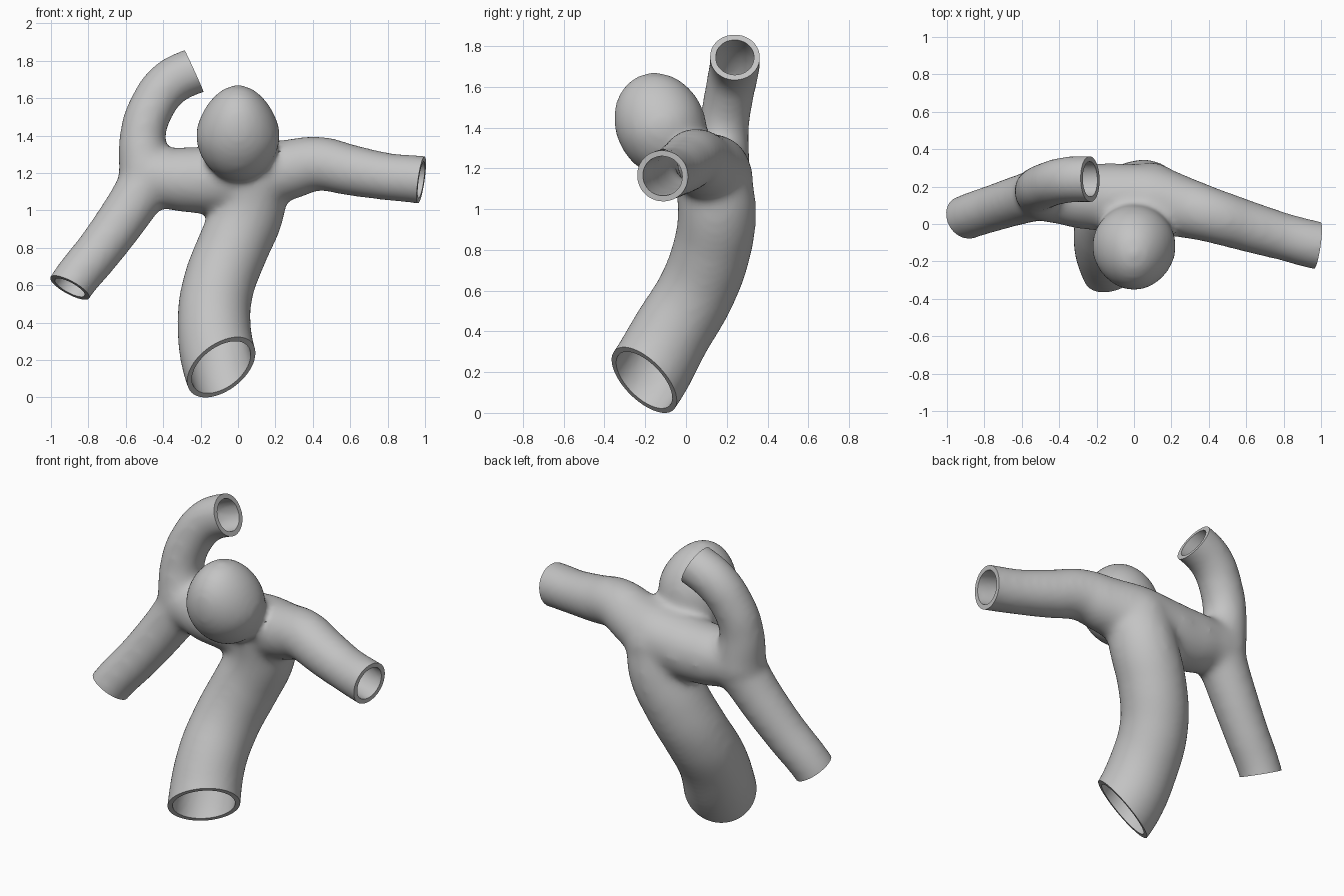
import bpy, bmesh, math
from mathutils import Vector, Matrix

if "Cube" in bpy.data.objects:
    bpy.data.objects.remove(bpy.data.objects["Cube"])

grey = bpy.data.materials.new("vessel grey")
grey.diffuse_color = (0.55, 0.55, 0.55, 1)
grey.use_nodes = True
grey.node_tree.nodes["Principled BSDF"].inputs["Base Color"].default_value = grey.diffuse_color

# Each vessel: centre line points (x, y, z, radius), running past its open end
vessels = [
    # main trunk
    [(-0.01, -0.34, 0.0, .208), (-0.09, -0.205, .165, .206), (-0.128, -0.07, .4, .198), (-0.105, .05, .6, .194),
     (-0.03, .125, .8, .194), (.055, .152, 1.0, .194), (.08, .13, 1.17, .19)],
    # cross vessel continuing into the right branch
    [(-.48, .17, 1.19, .145), (-.3, .15, 1.17, .175), (-.1, .14, 1.17, .185), (.1, .13, 1.19, .185),
     (.28, .085, 1.225, .162), (.42, .045, 1.255, .147), (.6, -.01, 1.22, .138),
     (.8, -.068, 1.185, .128), (.98, -.115, 1.168, .13), (1.12, -.14, 1.151, .13)],
    # lower left branch
    [(-.965, .005, .47, .12), (-.9, .035, .592, .122), (-.735, .09, .8, .127),
     (-.59, .135, 1.0, .135), (-.48, .165, 1.17, .145)],
    # upper left branch
    [(-.1, .23, 1.79, .126), (-.235, .24, 1.75, .126), (-.365, .235, 1.685, .126),
     (-.46, .21, 1.56, .123), (-.51, .185, 1.4, .124), (-.495, .17, 1.22, .145)],
]

# Open ends: centre, outward normal, reach of the cut
ends = [
    ((-.09, -.205, .165), (.47, -.61, -.63), .39),
    ((.98, -.115, 1.168), (.98, -.14, -.14), .26),
    ((-.9, .035, .592), (-.46, -.3, -.84), .26),
    ((-.235, .24, 1.75), (.9, .02, .41), .26),
]


def tube_mesh(points):
    """Swept tube with a varying radius."""
    cu = bpy.data.curves.new("path", 'CURVE')
    cu.dimensions = '3D'
    cu.bevel_depth = 1
    cu.bevel_resolution = 8
    cu.use_fill_caps = True
    sp = cu.splines.new('BEZIER')
    sp.resolution_u = 8
    sp.bezier_points.add(len(points) - 1)
    for bp, (x, y, z, r) in zip(sp.bezier_points, points):
        bp.co = (x, y, z)
        bp.radius = r
        bp.handle_left_type = bp.handle_right_type = 'AUTO'
    ob = bpy.data.objects.new("path", cu)
    bpy.context.collection.objects.link(ob)
    bpy.context.view_layer.update()
    me = bpy.data.meshes.new_from_object(ob.evaluated_get(bpy.context.evaluated_depsgraph_get()))
    bpy.data.objects.remove(ob)
    return me


# Combine the solid parts
bm = bmesh.new()
for pts in vessels:
    bm.from_mesh(tube_mesh(pts))
bmesh.ops.remove_doubles(bm, verts=bm.verts, dist=1e-4)

# Rounded fillers where the vessels fork
for centre, r in (((-.49, .17, 1.19), .148), ((-.43, .16, 1.18), .158), ((.09, .14, 1.16), .19)):
    bmesh.ops.create_uvsphere(bm, u_segments=32, v_segments=16, radius=r, matrix=Matrix.Translation(centre))

# Egg-shaped sac, narrower at the top and leaning to the front
sac = (Matrix.Translation((0, -.125, 1.418)) @ Matrix.Rotation(math.radians(24), 4, 'X')
       @ Matrix.Diagonal((.226, .222, .265, 1)))
egg = bmesh.ops.create_uvsphere(bm, u_segments=48, v_segments=24, radius=1)['verts']
for v in egg:
    v.co.x *= 1 - .18 * max(v.co.z, 0)
bmesh.ops.transform(bm, matrix=sac, verts=egg)

mesh = bpy.data.meshes.new("blood_vessel")
bm.to_mesh(mesh)
bm.free()
vessel = bpy.data.objects.new("blood_vessel", mesh)
bpy.context.collection.objects.link(vessel)

# Blend into one skin, soften the junctions, give the wall a thickness
m = vessel.modifiers.new("blend", 'REMESH')
m.mode = 'VOXEL'
m.voxel_size = .018
m = vessel.modifiers.new("soften", 'SMOOTH')
m.factor = .5
m.iterations = 24
m = vessel.modifiers.new("wall", 'SOLIDIFY')
m.thickness = .028
m.offset = -1
bpy.context.view_layer.update()
result = bpy.data.meshes.new_from_object(vessel.evaluated_get(bpy.context.evaluated_depsgraph_get()))
vessel.modifiers.clear()

# Cut the open ends and fill the wall rims
bm = bmesh.new()
bm.from_mesh(result)
for centre, normal, reach in ends:
    c, n = Vector(centre), Vector(normal).normalized()
    faces = [f for f in bm.faces if (f.calc_center_median() - c).length < reach]
    geom = faces + list({e for f in faces for e in f.edges}) + list({v for f in faces for v in f.verts})
    cut = bmesh.ops.bisect_plane(bm, geom=geom, dist=1e-4, plane_co=c, plane_no=n, clear_outer=True)
    rim = [e for e in cut['geom_cut'] if isinstance(e, bmesh.types.BMEdge)]
    bmesh.ops.triangle_fill(bm, edges=rim, use_beauty=True, normal=n)
low = min(v.co.z for v in bm.verts)
bmesh.ops.translate(bm, verts=bm.verts, vec=(0, 0, -low))
for f in bm.faces:
    f.material_index = 0
bm.to_mesh(result)
bm.free()
vessel.data = result
result.name = "blood_vessel"
result.materials.clear()
result.materials.append(grey)

bpy.context.view_layer.objects.active = vessel
vessel.select_set(True)
bpy.ops.object.shade_smooth_by_angle(angle=math.radians(40))
